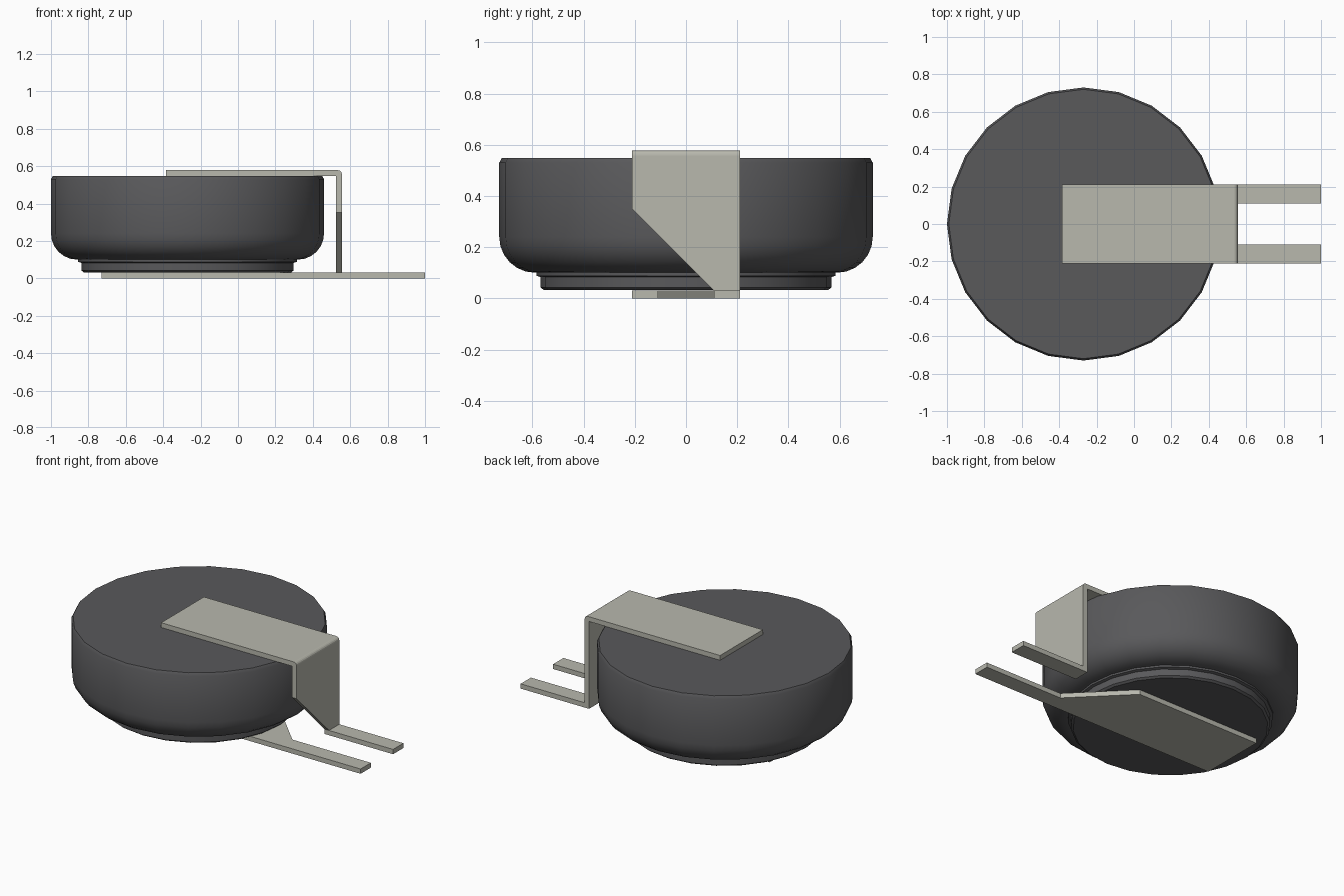
import bpy, bmesh, math
from mathutils import Vector

if "Cube" in bpy.data.objects:
    bpy.data.objects.remove(bpy.data.objects["Cube"])


def material(name, rgb):
    m = bpy.data.materials.new(name)
    m.use_nodes = True
    m.diffuse_color = (*rgb, 1)
    m.node_tree.nodes["Principled BSDF"].inputs["Base Color"].default_value = (*rgb, 1)
    return m


dark = material("dark grey casing", (0.1, 0.1, 0.105))
metal = material("pale tab metal", (0.48, 0.48, 0.42))


def finish(bm, name, mat):
    bmesh.ops.recalc_face_normals(bm, faces=bm.faces)
    mesh = bpy.data.meshes.new(name)
    bm.to_mesh(mesh)
    bm.free()
    mesh.materials.append(mat)
    ob = bpy.data.objects.new(name, mesh)
    bpy.context.collection.objects.link(ob)
    return ob


def extruded(points, depth):
    """Flat outline of 3D points pushed along a depth vector."""
    bm = bmesh.new()
    face = bm.faces.new([bm.verts.new(p) for p in points])
    out = bmesh.ops.extrude_face_region(bm, geom=[face])["geom"]
    bmesh.ops.translate(bm, vec=Vector(depth),
                        verts=[v for v in out if isinstance(v, bmesh.types.BMVert)])
    return bm


def lathe(name, profile, sides, centre_x, mat):
    """Closed round body from (radius, z) pairs."""
    bm = bmesh.new()
    rings = []
    for r, z in profile:
        angles = [math.tau * i / sides for i in range(sides)]
        rings.append([bm.verts.new((centre_x + r * math.cos(a), r * math.sin(a), z))
                      for a in angles])
    for low, high in zip(rings, rings[1:]):
        for i in range(sides):
            j = (i + 1) % sides
            bm.faces.new((low[i], low[j], high[j], high[i]))
    bm.faces.new(rings[0])
    bm.faces.new(rings[-1])
    ob = finish(bm, name, mat)
    bpy.ops.object.select_all(action='DESELECT')
    ob.select_set(True)
    bpy.context.view_layer.objects.active = ob
    bpy.ops.object.shade_smooth_by_angle(angle=math.radians(35))
    return ob


def arc(cx, cz, r, start, end, steps):
    for i in range(steps + 1):
        a = math.radians(start + (end - start) * i / steps)
        yield cx + r * math.cos(a), cz + r * math.sin(a)


# Round cell: outer can with a curled lower edge, and the stepped base cap
CELL_X = -0.27
can = [(0.575, 0.1), *arc(0.59, 0.24, 0.14, -90, 0, 6), (0.73, 0.53), (0.72, 0.548)]
lathe("cell_can", can, 24, CELL_X, dark)
cap = [(0.555, 0.032), (0.568, 0.042), (0.568, 0.083), (0.585, 0.088), (0.585, 0.102)]
lathe("base_cap", cap, 24, CELL_X, dark)

# Upper tab: strap bent down into a riser, trimmed at 45 degrees
W, T, PIN = 0.212, 0.03, 0.11
TOP, OUT = 0.578, 0.555
strap = [(-0.385, TOP), *arc(OUT - 0.02, TOP - 0.02, 0.02, 90, 0, 4),
         (OUT, T), (OUT - T, T), (OUT - T, TOP - T), (-0.385, TOP - T)]
bm = extruded([(x, -W, z) for x, z in strap], (0, 2 * W, 0))
cut = bmesh.ops.bisect_plane(bm, geom=bm.verts[:] + bm.edges[:] + bm.faces[:],
                             plane_co=(0, PIN, T), plane_no=(0, -1, -1), clear_outer=True)
edges = [e for e in cut["geom_cut"] if isinstance(e, bmesh.types.BMEdge)]
bmesh.ops.holes_fill(bm, edges=[e for e in edges if e.is_boundary])
finish(bm, "upper_tab", metal)

# Foot pin at the bottom of the riser
foot = [(OUT - T, PIN, 0), (1, PIN, 0), (1, W, 0), (OUT - T, W, 0)]
finish(extruded(foot, (0, 0, T)), "upper_tab_pin", metal)

# Lower tab: wide plate under the cell narrowing into the other pin
lower = [(-0.73, -W, 0), (1, -W, 0), (1, -PIN, 0), (0.455, -PIN, 0),
         (0.135, W, 0), (-0.73, W, 0)]
finish(extruded(lower, (0, 0, T)), "lower_tab", metal)
